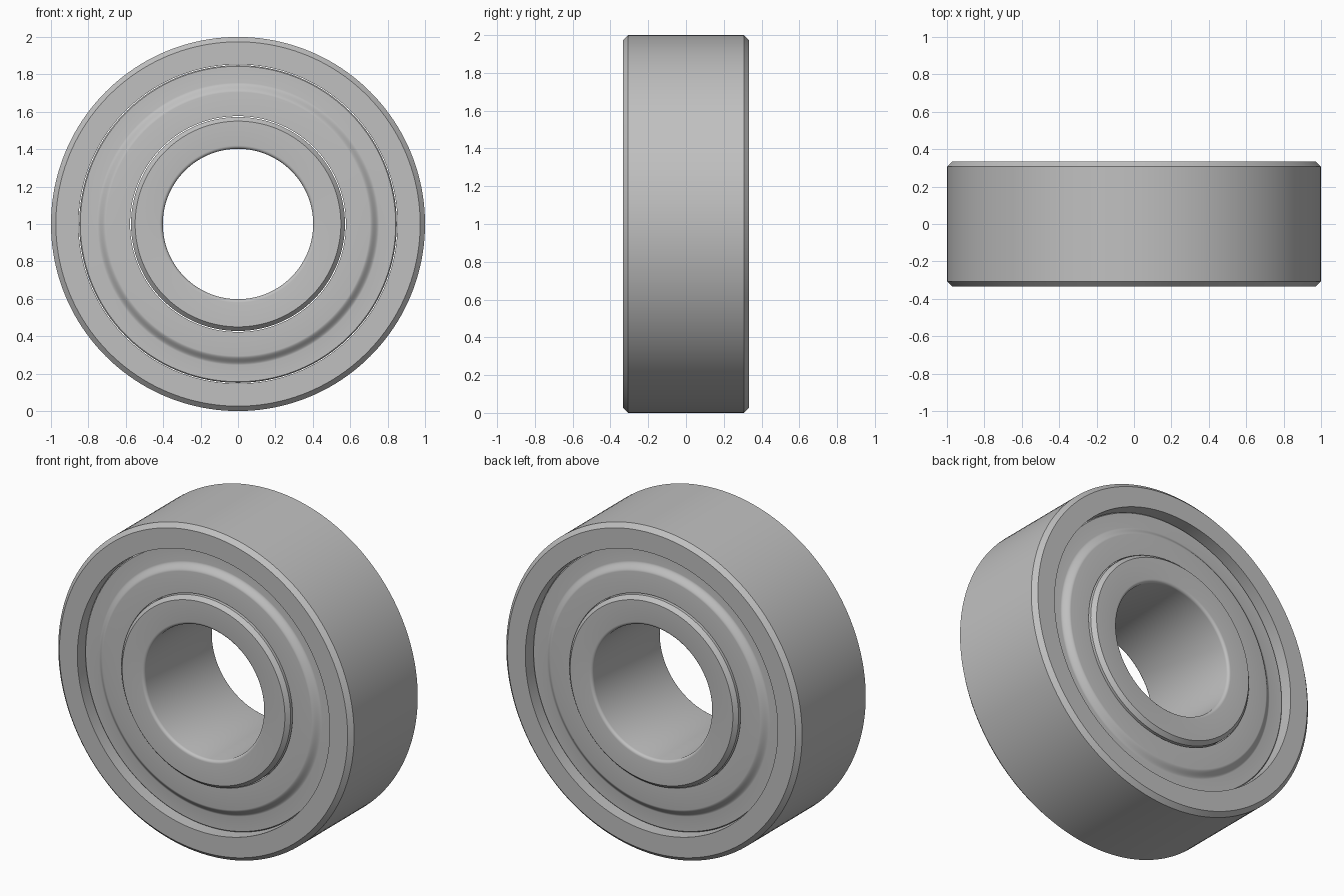
import bpy, bmesh, math
from mathutils import Matrix, Vector

SEGMENTS = 160
HALF = 0.333          # half the bearing's width
CENTRE = Vector((0, 0, 1))

if "Cube" in bpy.data.objects:
    bpy.data.objects.remove(bpy.data.objects["Cube"], do_unlink=True)

steel = bpy.data.materials.new("steel grey")
steel.use_nodes = True
colour = (0.53, 0.53, 0.53, 1)
steel.diffuse_color = colour
steel.node_tree.nodes["Principled BSDF"].inputs["Base Color"].default_value = colour


def revolve(name, profile):
    """Turn a closed loop of (radius, y) points about the y axis."""
    bm = bmesh.new()
    verts = [bm.verts.new((r, y, 0)) for r, y in profile]
    edges = [bm.edges.new((a, b)) for a, b in zip(verts, verts[1:] + verts[:1])]
    bmesh.ops.spin(bm, geom=verts + edges, cent=(0, 0, 0), axis=(0, 1, 0),
                   angle=math.tau, steps=SEGMENTS, use_merge=True)
    bmesh.ops.remove_doubles(bm, verts=bm.verts, dist=1e-5)
    bmesh.ops.recalc_face_normals(bm, faces=bm.faces)
    bmesh.ops.transform(bm, matrix=Matrix.Translation(CENTRE), verts=bm.verts)
    mesh = bpy.data.meshes.new(name)
    bm.to_mesh(mesh)
    bm.free()
    mesh.materials.append(steel)
    obj = bpy.data.objects.new(name, mesh)
    bpy.context.collection.objects.link(obj)
    bpy.ops.object.select_all(action='DESELECT')
    obj.select_set(True)
    bpy.context.view_layer.objects.active = obj
    bpy.ops.object.shade_smooth_by_angle(angle=math.radians(32))
    return obj


def both_sides(points):
    """Close a half profile by mirroring it across y = 0."""
    return points + [(r, -y) for r, y in reversed(points)]


# Outer ring with chamfered rim
revolve("outer_ring", both_sides([
    (0.853, HALF), (1 - 0.026, HALF), (1, HALF - 0.026)]))

# Inner ring with rounded bore edge and chamfered shoulder
fillet = 0.018
bore = [(0.402 + fillet * (1 - math.cos(a)), HALF - fillet * (1 - math.sin(a)))
        for a in (math.radians(d) for d in range(0, 91, 18))]
revolve("inner_ring", both_sides(bore + [(0.55, HALF), (0.572, HALF - 0.024)]))

# Pressed shields: raised inner band, smooth step, deeper outer band
inner_y, outer_y, thickness = 0.297, 0.267, 0.02
step = []
for i in range(13):
    t = i / 12
    ease = t * t * (3 - 2 * t)
    step.append((0.705 + 0.05 * t, inner_y + (outer_y - inner_y) * ease))
face = [(0.577, inner_y)] + step + [(0.843, outer_y), (0.849, outer_y - 0.006)]
back = [(r, y - thickness) for r, y in reversed(face)]
for name, side in (("front_shield", -1), ("back_shield", 1)):
    revolve(name, [(r, side * y) for r, y in face + back])
